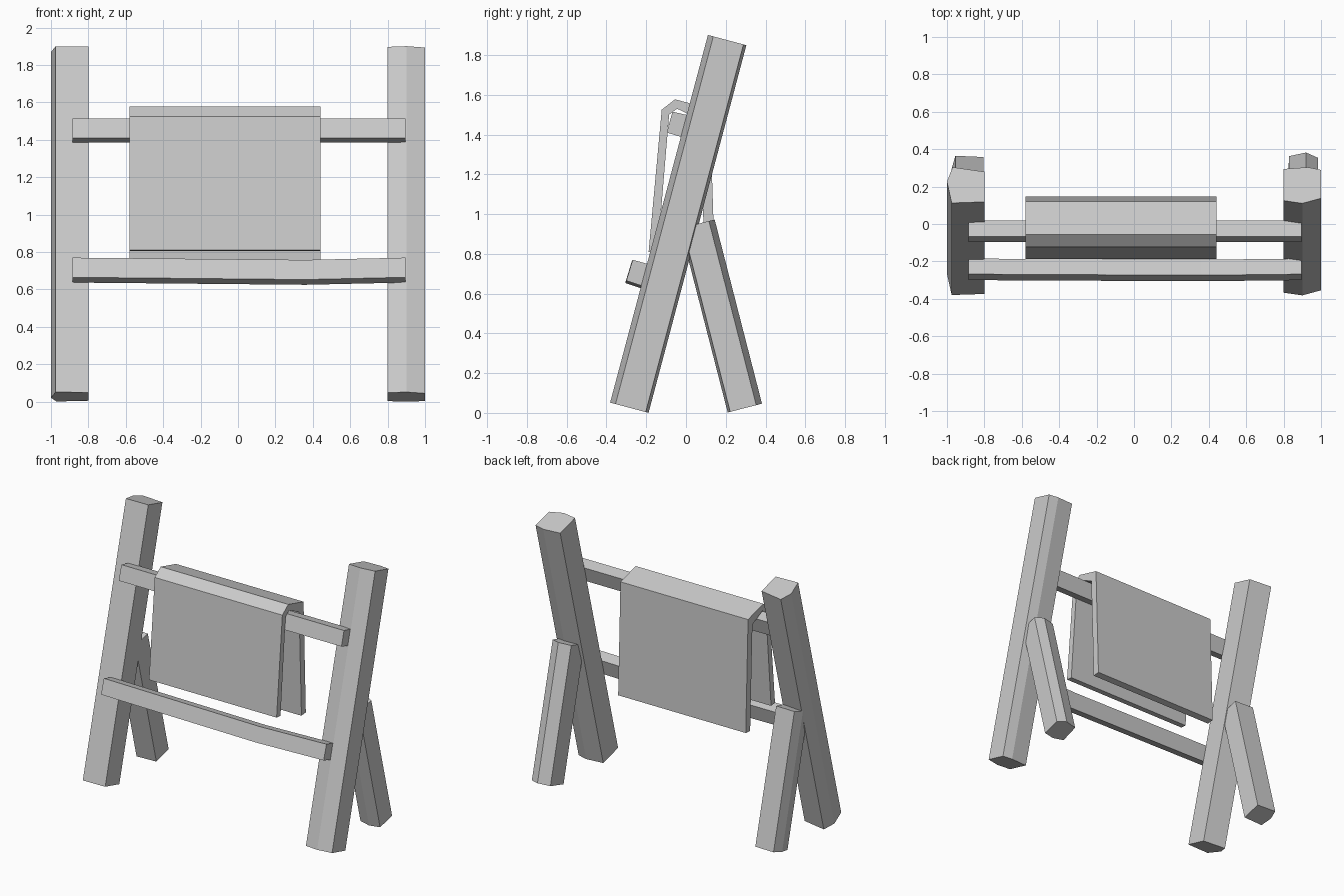
import bpy
import bmesh
from mathutils import Vector

cube = bpy.data.objects.get("Cube")
if cube:
    bpy.data.objects.remove(cube, do_unlink=True)

grey = bpy.data.materials.new("plain_grey")
grey.use_nodes = True
grey.diffuse_color = (0.6, 0.6, 0.6, 1)
grey.node_tree.nodes["Principled BSDF"].inputs["Base Color"].default_value = (0.6, 0.6, 0.6, 1)


def loft(name, rings):
    """Closed flat-faced solid through a list of matching rings of points."""
    bm = bmesh.new()
    loops = [[bm.verts.new(p) for p in ring] for ring in rings]
    for a, b in zip(loops, loops[1:]):
        for i in range(len(a)):
            j = (i + 1) % len(a)
            bm.faces.new((a[i], a[j], b[j], b[i]))
    bm.faces.new(loops[0])
    bm.faces.new(loops[-1])
    bmesh.ops.recalc_face_normals(bm, faces=bm.faces)
    mesh = bpy.data.meshes.new(name)
    bm.to_mesh(mesh)
    bm.free()
    mesh.materials.append(grey)
    obj = bpy.data.objects.new(name, mesh)
    bpy.context.collection.objects.link(obj)
    return obj


def beam(name, section, x, bottom, top):
    """Leaning timber: section holds (across, depth) points, square to its axis."""
    low, high = Vector((x, *bottom)), Vector((x, *top))
    axis = (high - low).normalized()
    depth = Vector((0, axis.z, -axis.y))
    return loft(name, [[end + Vector((u, 0, 0)) + depth * d for u, d in section]
                       for end in (low, high)])


def rail(name, stations, corners):
    """Bar along x: stations hold (x, drop), corners hold (y, z)."""
    return loft(name, [[Vector((x, y - drop / 2, z - drop)) for y, z in corners]
                       for x, drop in stations])


# Leaning main posts, each hewn slightly differently
post_low, post_high = (-0.285, 0.026), (0.207, 1.875)
left_post = [(-0.1, -0.085), (0, -0.1), (0.1, -0.072), (0.1, 0.085), (0.03, 0.1), (-0.1, 0.09)]
right_post = [(-0.075, -0.098), (0.1, -0.092), (0.1, 0.075), (-0.07, 0.1), (-0.1, 0.02)]
beam("left_post", left_post, 0.9, post_low, post_high)
beam("right_post", right_post, -0.9, post_low, post_high)

# Rear support legs
leg_low, leg_high = (0.295, 0.024), (0.057, 0.95)
left_leg = [(-0.08, -0.07), (0, -0.088), (0.08, -0.075), (0.085, 0.06), (0.02, 0.09), (-0.07, 0.07)]
right_leg = [(-0.07, -0.085), (0.085, -0.08), (0.085, 0.065), (-0.065, 0.072), (-0.085, 0)]
beam("left_leg", left_leg, 0.9, leg_low, leg_high)
beam("right_leg", right_leg, -0.89, leg_low, leg_high)

# Cross rails on the front of the posts; the lower one sags a little
rail("upper_rail", [(-0.885, 0), (0.895, 0)],
     [(-0.068, 1.515), (0.018, 1.495), (-0.015, 1.385), (-0.097, 1.41)])
rail("lower_rail", [(-0.885, 0), (0.36, 0.012), (0.895, 0)],
     [(-0.268, 0.77), (-0.185, 0.747), (-0.215, 0.637), (-0.3, 0.665)])

# Thick cloth folded over the upper rail
outer = [(-0.188, 0.81), (-0.122, 1.525), (-0.055, 1.577), (0.12, 1.53), (0.146, 0.72)]
inner = [(0.096, 0.715), (0.07, 1.475), (-0.045, 1.53), (-0.085, 1.5), (-0.143, 0.806)]
rail("hanging_cloth", [(-0.58, 0), (0.44, 0)], outer + inner)
